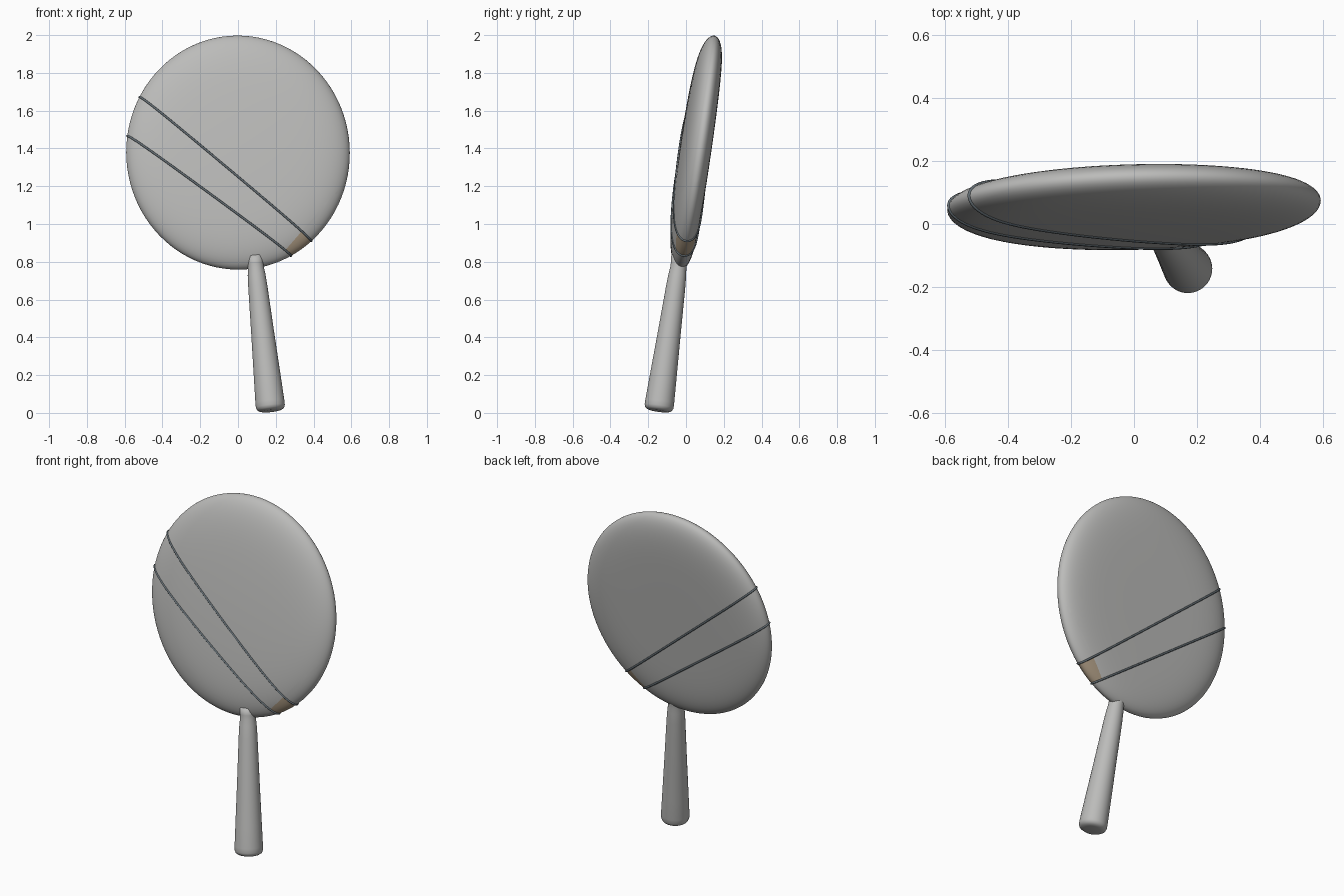
import bpy, bmesh, math
from mathutils import Vector, Matrix

if "Cube" in bpy.data.objects:
    bpy.data.objects.remove(bpy.data.objects["Cube"])

SEG = 96
RX, RV = 0.592, 0.626          # half width and half height of the head
FRAME = (Matrix.Translation((0, 0.06, 1.378))
         @ Matrix.Rotation(math.radians(1.5), 4, 'Z')
         @ Matrix.Rotation(math.radians(-8.3), 4, 'X'))


def colour(name, rgb):
    m = bpy.data.materials.new(name)
    m.diffuse_color = (*rgb, 1)
    m.use_nodes = True
    m.node_tree.nodes["Principled BSDF"].inputs["Base Color"].default_value = m.diffuse_color
    return m


def depth(t, front):
    """Pad surface height: flat back, gently domed front, rounded rim."""
    e = math.sqrt(max(0, 1 - min(t, 1) ** 7))
    return -(0.070 + 0.024 * (1 - t * t)) * e if front else 0.064 * e


def finish(bm, name, mats=()):
    bmesh.ops.recalc_face_normals(bm, faces=bm.faces)
    me = bpy.data.meshes.new(name)
    bm.to_mesh(me)
    bm.free()
    ob = bpy.data.objects.new(name, me)
    bpy.context.collection.objects.link(ob)
    for m in mats:
        me.materials.append(m)
    for p in me.polygons:
        p.use_smooth = True
    return ob


def loft(bm, rings):
    for a, b in zip(rings, rings[1:]):
        n = max(len(a), len(b))
        for i in range(n):
            j = (i + 1) % n
            f = [a[i % len(a)], a[j % len(a)], b[j % len(b)], b[i % len(b)]]
            bm.faces.new(list(dict.fromkeys(f)))


# Round padded head
N = 22
ts = [(math.sin(math.pi * i / (2 * N)), False) for i in range(N + 1)]
ts += [(math.sin(math.pi * i / (2 * N)), True) for i in range(N - 1, -1, -1)]
bm = bmesh.new()
rings = []
for t, front in ts:
    d = depth(t, front)
    if t == 0:
        rings.append([bm.verts.new((0, d, 0))])
    else:
        rings.append([bm.verts.new((RX * t * math.cos(a), d, RV * t * math.sin(a)))
                      for a in (2 * math.pi * i / SEG for i in range(SEG))])
loft(bm, rings)

# Band edges across the head, given in front-view x and height from the centre
SEAMS = {"upper": ((-0.40, 0.195), (0.33, -0.425)),
         "lower": ((-0.56, 0.07), (0.27, -0.545))}


def cut(p, q):
    n = Vector((q[1] - p[1], 0, p[0] - q[0]))
    bmesh.ops.bisect_plane(bm, geom=bm.verts[:] + bm.edges[:] + bm.faces[:],
                           plane_co=(p[0], 0, p[1]), plane_no=n)
    return lambda c: (c - Vector((p[0], 0, p[1]))).dot(n) > 0


# Rust coloured tip at the low end of the band
up = cut(*SEAMS["upper"])
low = cut(*SEAMS["lower"])
end = cut((0.29, -0.48), (0.36, -0.40))
for f in bm.faces:
    c = f.calc_center_median()
    if up(c) != low(c) and end(c) == end(Vector((0.5, 0, -0.6))):
        f.material_index = 1
bm.transform(FRAME)
finish(bm, "paddle_head", [colour("pad_grey", (0.5, 0.5, 0.49)),
                           colour("rust", (0.42, 0.33, 0.23))])

# Dark stitched seams running right around the head
dark = colour("seam_dark", (0.13, 0.16, 0.18))
for name, (p, q) in SEAMS.items():
    p, q = Vector(p), Vector(q)
    P, D = Vector((p.x / RX, p.y / RV)), Vector(((q - p).x / RX, (q - p).y / RV))
    mid = -P.dot(D) / D.length_squared
    half = math.sqrt(D.dot(P) ** 2 - D.length_squared * (P.length_squared - 1)) / D.length_squared
    pts = []
    for i in range(120):
        a = 2 * math.pi * i / 120
        w = p + (q - p) * (mid + half * math.cos(a))
        t = math.hypot(w.x / RX, w.y / RV)
        pts.append(FRAME @ Vector((w.x, depth(t, a < math.pi), w.y)))
    cu = bpy.data.curves.new(name + "_seam", 'CURVE')
    cu.dimensions = '3D'
    cu.bevel_depth = 0.006
    cu.bevel_resolution = 1
    sp = cu.splines.new('POLY')
    sp.points.add(len(pts) - 1)
    for s, v in zip(sp.points, pts):
        s.co = (*v, 1)
    sp.use_cyclic_u = True
    cu.materials.append(dark)
    bpy.context.collection.objects.link(bpy.data.objects.new(name + "_seam", cu))

# Tapered handle with a rounded butt and a pinched neck
base, top = Vector((0.174, -0.146, 0.010)), Vector((0.088, -0.032, 0.83))
axis = top - base
rot = axis.to_track_quat('Z', 'Y')
profile = [(0, 0), (0.0, 0.045), (0.004, 0.06), (0.014, 0.072), (0.03, 0.077),
           (0.06, 0.077), (0.2, 0.072), (0.5, 0.061), (0.8, 0.051), (0.88, 0.047),
           (0.92, 0.043), (0.95, 0.043), (1.0, 0.046), (1.0, 0)]
bm = bmesh.new()
rings = []
for h, r in profile:
    angles = [2 * math.pi * i / 40 for i in range(40)] if r else [0]
    rings.append([bm.verts.new(base + axis * h + rot @ Vector((r * math.cos(a), r * math.sin(a), 0)))
                  for a in angles])
loft(bm, rings)
finish(bm, "handle", [bpy.data.materials["pad_grey"]])
